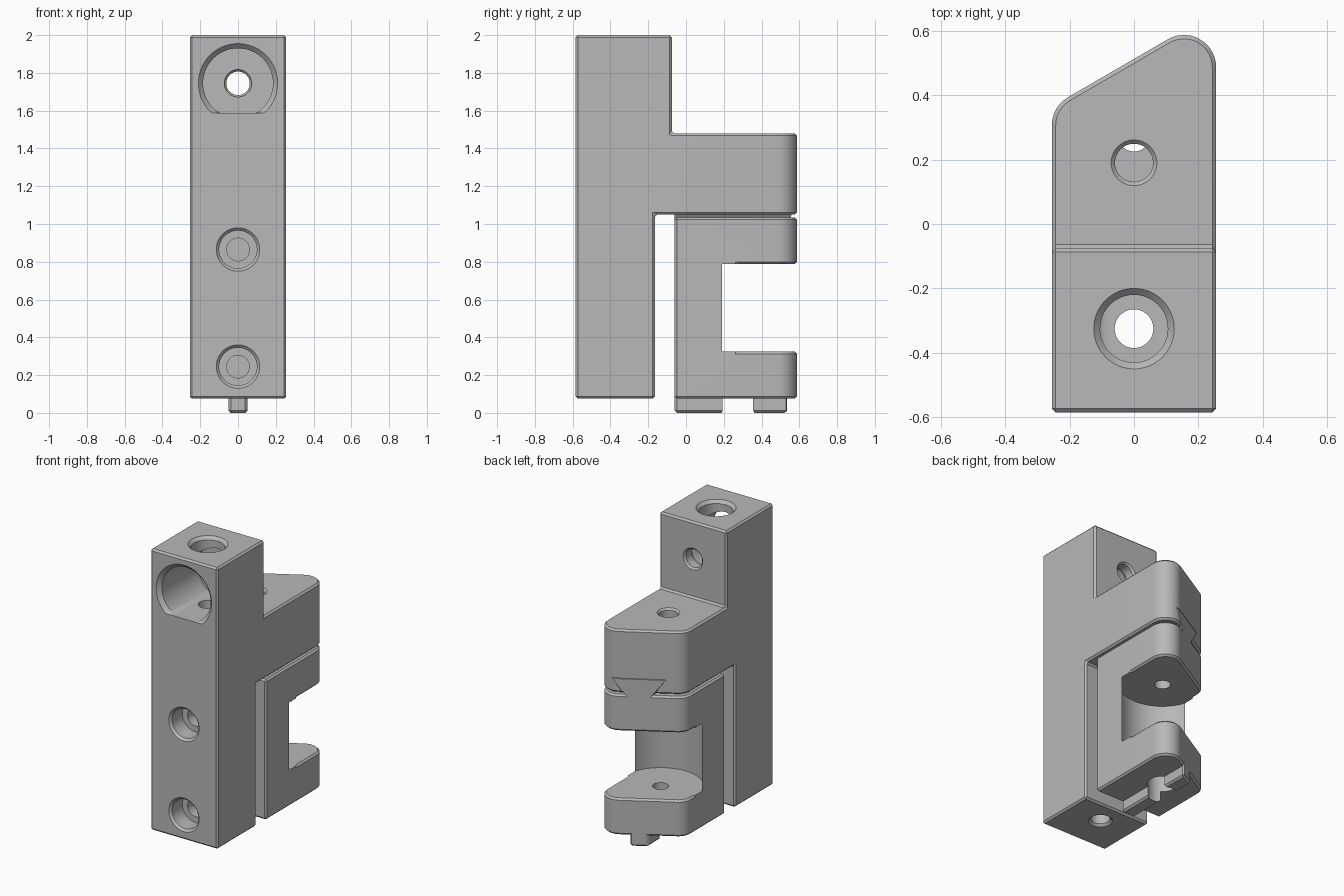
import bpy
import bmesh
from math import cos, sin, pi, radians

default = bpy.data.objects.get("Cube")
if default:
    bpy.data.objects.remove(default, do_unlink=True)

grey = bpy.data.materials.new("plain grey")
grey.use_nodes = True
GREY = (0.48, 0.48, 0.48, 1)
grey.diffuse_color = GREY
grey.node_tree.nodes["Principled BSDF"].inputs["Base Color"].default_value = GREY

HALF = 0.255      # half width of the whole fixture
FRONT = -0.585    # front face
BASE = 0.075      # underside of the main parts
ARM_LOW, ARM_TOP = 1.05, 1.48
BOLT_Y = -0.325   # vertical bore in the post
PIVOT_Y = 0.275   # pivot bore in the bracket


def finish(name, bm):
    bmesh.ops.recalc_face_normals(bm, faces=bm.faces)
    mesh = bpy.data.meshes.new(name)
    bm.to_mesh(mesh)
    bm.free()
    obj = bpy.data.objects.new(name, mesh)
    bpy.context.collection.objects.link(obj)
    mesh.materials.append(grey)
    return obj


def loft(name, rings):
    """Skin a closed solid through rings of matching points."""
    bm = bmesh.new()
    loops = [[bm.verts.new(p) for p in ring] for ring in rings]
    n = len(loops[0])
    for a, b in zip(loops, loops[1:]):
        for i in range(n):
            j = (i + 1) % n
            bm.faces.new((a[i], a[j], b[j], b[i]))
    bm.faces.new(loops[0])
    bm.faces.new(loops[-1])
    return finish(name, bm)


def prism(name, outline, lo, hi, axis="Z"):
    place = (lambda p, h: (p[0], p[1], h)) if axis == "Z" else (lambda p, h: (p[0], h, p[1]))
    return loft(name, [[place(p, h) for p in outline] for h in (lo, hi)])


def box(name, x, y, z):
    return prism(name, [(x[0], y[0]), (x[1], y[0]), (x[1], y[1]), (x[0], y[1])], *z)


def lathe(name, profile, centre, axis="Z", floor=-9, steps=64):
    """Turn (radius, height) pairs about an axis through x = 0."""
    rings = []
    for r, h in profile:
        ring = []
        for i in range(steps):
            u, v = r * cos(2 * pi * i / steps), centre + r * sin(2 * pi * i / steps)
            ring.append((u, v, h) if axis == "Z" else (u, h, max(v, floor)))
        rings.append(ring)
    return loft(name, rings)


def footprint(y0):
    """Plan outline with a slanted, rounded rear end."""
    pts = [(-HALF, y0), (HALF, y0)]
    for cx, cy, a0, a1, n in ((0.155, 0.487, 0, 120, 14), (-0.155, 0.307, 120, 180, 7)):
        for i in range(n + 1):
            a = radians(a0 + (a1 - a0) * i / n)
            pts.append((cx + 0.1 * cos(a), cy + 0.1 * sin(a)))
    return pts


def carve(obj, cutters, operation="DIFFERENCE"):
    for cutter in cutters:
        mod = obj.modifiers.new("cut", "BOOLEAN")
        mod.operation = operation
        mod.solver = "EXACT"
        mod.object = cutter
        cutter.hide_render = True


def chamfer(obj, width=0.012):
    mod = obj.modifiers.new("chamfer", "BEVEL")
    mod.width = width
    mod.segments = 1
    mod.limit_method = "ANGLE"
    mod.angle_limit = radians(30)
    mod.use_clamp_overlap = False


def dovetail(name, grow, y0):
    lo, hi = 1.02, 1.145
    pts = [(-0.06 - grow, lo), (0.06 + grow, lo), (0.145 + grow, hi + grow), (-0.145 - grow, hi + grow)]
    return prism(name, pts, y0, 0.8, "Y")


# Post with its rearward arm
post = prism("post_and_arm", footprint(FRONT), BASE, 2)
carve(post, [box("above_arm_cut", (-1, 1), (-0.075, 1), (ARM_TOP, 3)),
             box("below_arm_cut", (-1, 1), (-0.165, 1), (-1, ARM_LOW))])
chamfer(post)

# Bores of the post: cable pocket, rear hole, vertical bore, two front screws
pocket = lathe("pocket_cut", [(0.21, -0.7), (0.21, FRONT), (0.185, FRONT + 0.025), (0.185, -0.17)],
               1.745, "Y", floor=1.587)
rear_hole = lathe("rear_hole_cut", [(0.072, -0.2), (0.072, -0.16), (0.062, -0.15),
                                    (0.062, -0.087), (0.075, -0.074), (0.075, 0)], 1.745, "Y")
top_bore = lathe("top_bore_cut", [(0.125, 2.1), (0.125, 2), (0.105, 1.98), (0.105, 1.65)], BOLT_Y)
long_bore = lathe("long_bore_cut", [(0.06, 1.7), (0.06, 0.09), (0.075, BASE), (0.075, 0)], BOLT_Y)
screws = [lathe("screw_cut", [(0.115, -0.7), (0.115, FRONT), (0.1, FRONT + 0.015),
                              (0.1, -0.46), (0.06, -0.46), (0.06, -0.1)], z, "Y")
          for z in (0.245, 0.865)]
arm_hole = lathe("arm_hole_cut", [(0.071, 1.6), (0.071, ARM_TOP), (0.059, ARM_TOP - 0.012),
                                  (0.059, 1)], 0.19)
slot = dovetail("slot_cut", 0.004, -0.1)
carve(post, [pocket, rear_hole, top_bore, long_bore, arm_hole, slot] + screws)

# Fork bracket hanging under the arm
bracket = prism("fork_bracket", footprint(-0.06), BASE, 1.035)
carve(bracket, [box("fork_gap_cut", (-1, 1), (PIVOT_Y, 1), (0.325, 0.787))])
chamfer(bracket)
round_gap = lathe("round_gap_cut", [(0.269, 0.325), (0.269, 0.787)], PIVOT_Y)
pivot = lathe("pivot_cut", [(0.05, -0.5), (0.05, 1.5)], PIVOT_Y)
counterbore = lathe("counterbore_cut", [(0.095, -0.5), (0.095, 0.19)], PIVOT_Y)
carve(bracket, [round_gap, pivot, counterbore])

# Dovetail rail and lower key, both trimmed to the footprint
trim = prism("trim_volume", footprint(-0.06), -1, 3)
rail = dovetail("dovetail_rail", 0, -0.3)
carve(rail, [trim], "INTERSECT")
carve(rail, [pivot])

key = box("lower_key", (-0.05, 0.05), (-0.3, 0.8), (0, 0.1))
carve(key, [trim], "INTERSECT")
chamfer(key)
carve(key, [counterbore])

# Bake the cuts, then drop the cutters
parts = [post, bracket, rail, key]
depsgraph = bpy.context.evaluated_depsgraph_get()
baked = [bpy.data.meshes.new_from_object(p.evaluated_get(depsgraph)) for p in parts]
for part, mesh in zip(parts, baked):
    part.modifiers.clear()
    part.data = mesh
    mesh.materials.clear()
    mesh.materials.append(grey)
for obj in list(bpy.context.collection.objects):
    if obj.hide_render and obj.name.split(".")[0].endswith(("_cut", "_volume")):
        bpy.data.objects.remove(obj, do_unlink=True)

bpy.ops.object.select_all(action="DESELECT")
for part in parts:
    part.select_set(True)
bpy.context.view_layer.objects.active = post
bpy.ops.object.shade_smooth_by_angle(angle=radians(25))
